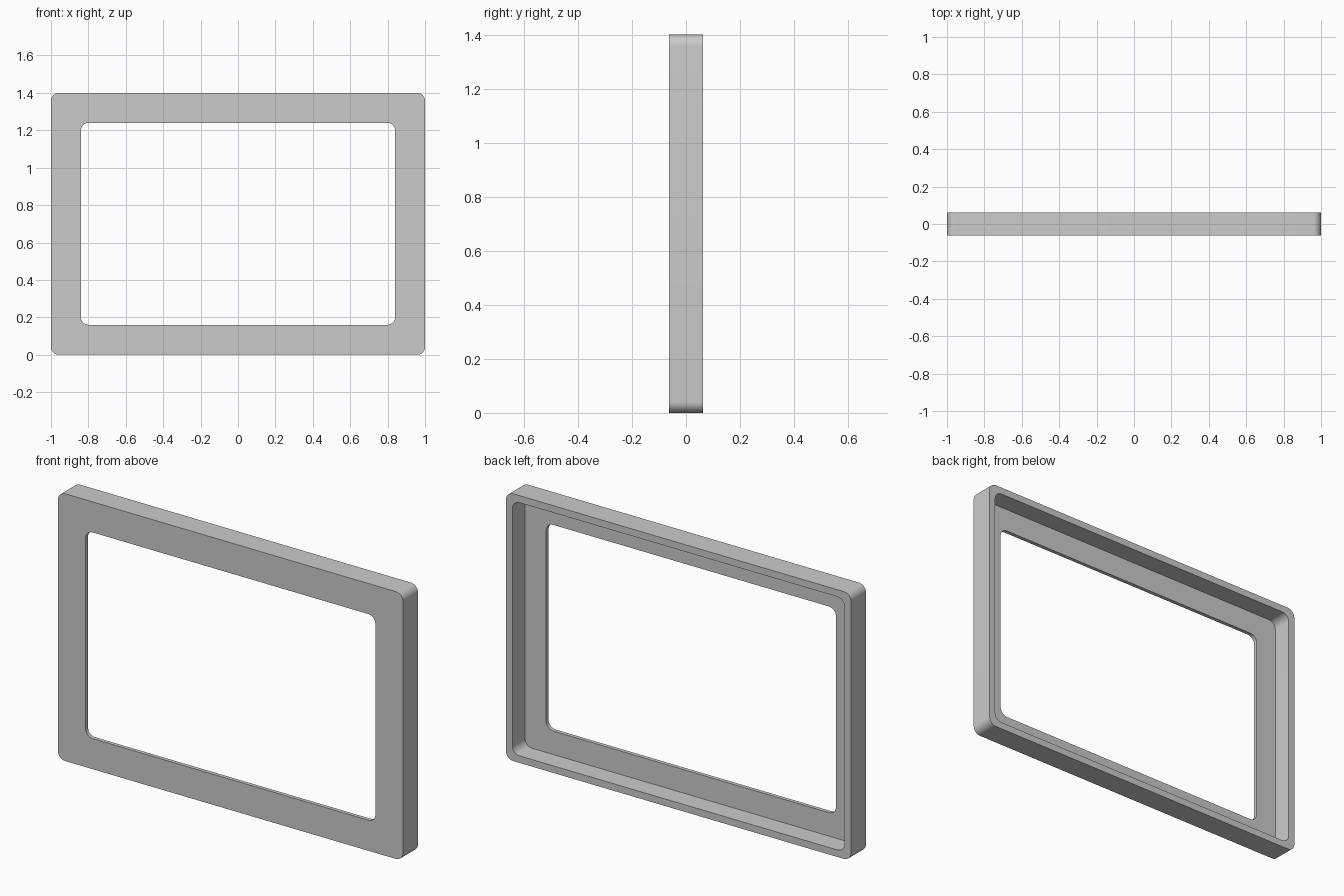
import bpy, bmesh, math

if "Cube" in bpy.data.objects:
    bpy.data.objects.remove(bpy.data.objects["Cube"])

W, H, D = 2.0, 1.4, 0.124      # outer width, height, depth
RIM, BORDER, PLATE = 0.037, 0.16, 0.02
RADIUS, STEPS = 0.042, 10

grey = bpy.data.materials.new("grey plastic")
grey.use_nodes = True
colour = (0.6, 0.6, 0.6, 1)
grey.diffuse_color = colour
grey.node_tree.nodes["Principled BSDF"].inputs["Base Color"].default_value = colour


def rounded_loop(bm, inset, y):
    """Rounded rectangle in the xz plane, inset from the outer edge."""
    cx, cz = W / 2 - inset - RADIUS, H / 2 - inset - RADIUS
    verts = []
    for corner, (sx, sz) in enumerate([(1, 1), (-1, 1), (-1, -1), (1, -1)]):
        for i in range(STEPS + 1):
            a = math.pi / 2 * (corner + i / STEPS)
            verts.append(bm.verts.new((sx * cx + RADIUS * math.cos(a), y,
                                       H / 2 + sz * cz + RADIUS * math.sin(a))))
    return verts


# Cross-section of the frame: front face, opening, recess and back rim
front, back = -D / 2, D / 2
floor = front + PLATE
section = [(0, front), (BORDER, front), (BORDER, floor),
           (RIM, floor), (RIM, back), (0, back)]

bm = bmesh.new()
loops = [rounded_loop(bm, inset, y) for inset, y in section]
for a, b in zip(loops, loops[1:] + loops[:1]):
    for i in range(len(a)):
        j = (i + 1) % len(a)
        bm.faces.new((a[i], a[j], b[j], b[i]))
bmesh.ops.recalc_face_normals(bm, faces=bm.faces)

mesh = bpy.data.meshes.new("bezel_frame")
bm.to_mesh(mesh)
bm.free()
mesh.materials.append(grey)
frame = bpy.data.objects.new("bezel_frame", mesh)
bpy.context.collection.objects.link(frame)

# Smooth corners, sharp edges
bpy.context.view_layer.objects.active = frame
frame.select_set(True)
bpy.ops.object.shade_smooth_by_angle(angle=math.radians(30))
